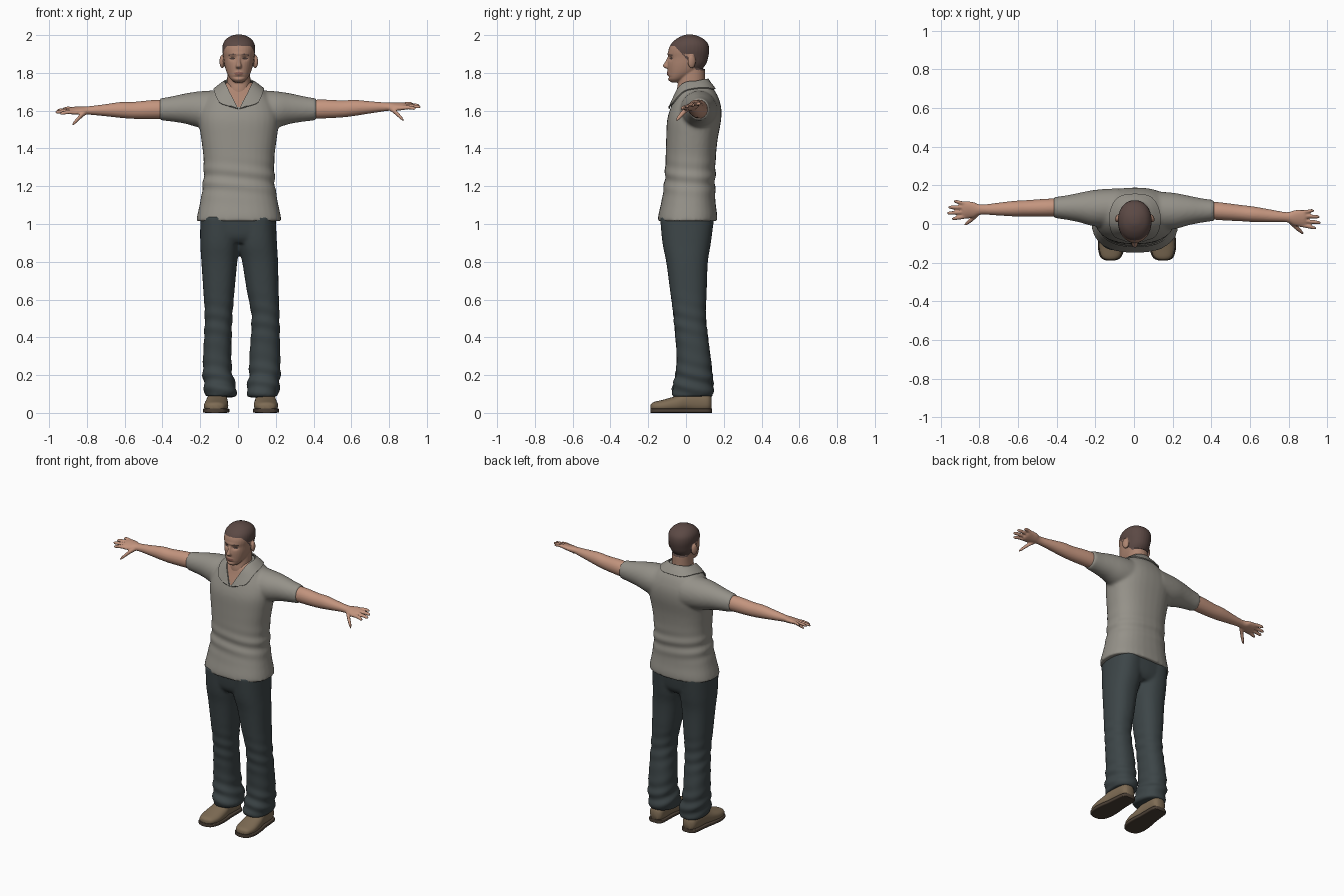
import bpy, bmesh, math
from mathutils import Vector, Matrix
from mathutils.bvhtree import BVHTree

if "Cube" in bpy.data.objects:
    bpy.data.objects.remove(bpy.data.objects["Cube"])

X, Y, Z = Vector((1, 0, 0)), Vector((0, 1, 0)), Vector((0, 0, 1))


def material(name, r, g, b):
    m = bpy.data.materials.new(name)
    m.use_nodes = True
    m.diffuse_color = (r, g, b, 1)
    shader = m.node_tree.nodes["Principled BSDF"]
    shader.inputs["Base Color"].default_value = (r, g, b, 1)
    shader.inputs["Roughness"].default_value = 0.8
    return m


SHIRT = material("grey_cotton", .30, .285, .25)
ARM_SKIN = material("arm_skin", .55, .30, .21)
FACE_SKIN = material("face_skin", .42, .235, .165)
HAIR = material("cropped_brown_hair", .105, .066, .058)
LIPS = material("lips", .30, .13, .10)
EYES = material("dark_eyes", .06, .04, .035)
DENIM = material("dark_slate_denim", .046, .06, .064)
LEATHER = material("tan_leather", .21, .15, .09)
SOLE = material("dark_sole", .07, .05, .035)


def spline(points, steps):
    """Smooth curve through tuples of any length."""
    pts = [Vector(p) for p in points]
    out = []
    for i in range(len(pts) - 1):
        a, b, c, d = pts[max(i - 1, 0)], pts[i], pts[i + 1], pts[min(i + 2, len(pts) - 1)]
        for k in range(steps):
            t = k / steps
            m0, m1 = (c - a) / 2, (d - b) / 2
            out.append(b + m0 * t + (3 * (c - b) - 2 * m0 - m1) * t**2
                       + (2 * (b - c) + m0 + m1) * t**3)
    return out + [pts[-1]]


def loft(bm, rings, u, v, power=2.0, sides=32, steps=4):
    """Closed skin over rings of (x, y, z, radius along u, radius along v)."""
    loops = []
    for x, y, z, ru, rv in spline(rings, steps):
        loop = []
        for i in range(sides):
            a = math.tau * i / sides
            c, s = math.cos(a), math.sin(a)
            p = Vector((x, y, z)) + u * ru * math.copysign(abs(c)**(2 / power), c)
            loop.append(bm.verts.new(p + v * rv * math.copysign(abs(s)**(2 / power), s)))
        loops.append(loop)
    for a, b in zip(loops, loops[1:]):
        for i in range(sides):
            j = (i + 1) % sides
            bm.faces.new((a[i], a[j], b[j], b[i]))
    bm.faces.new(loops[0][::-1])
    bm.faces.new(loops[-1])


def span(z, x0, x1, y0, y1):
    """Horizontal ring from its extents."""
    return ((x0 + x1) / 2, (y0 + y1) / 2, z, (x1 - x0) / 2, (y1 - y0) / 2)


def finish(bm, name, mats, voxel=0, smooth=4, thickness=0):
    bmesh.ops.recalc_face_normals(bm, faces=bm.faces[:])
    mesh = bpy.data.meshes.new(name)
    bm.to_mesh(mesh)
    bm.free()
    ob = bpy.data.objects.new(name, mesh)
    bpy.context.collection.objects.link(ob)
    if voxel:
        remesh = ob.modifiers.new("blend", 'REMESH')
        remesh.mode, remesh.voxel_size = 'VOXEL', voxel
        relax = ob.modifiers.new("relax", 'SMOOTH')
        relax.factor, relax.iterations = .5, smooth
    if thickness:
        shell = ob.modifiers.new("cloth", 'SOLIDIFY')
        shell.thickness, shell.offset = thickness, 0
    graph = bpy.context.evaluated_depsgraph_get()
    ob.data = bpy.data.meshes.new_from_object(ob.evaluated_get(graph))
    ob.data.name = name
    ob.modifiers.clear()
    ob.data.materials.clear()
    for m in mats:
        ob.data.materials.append(m)
    bpy.ops.object.select_all(action='DESELECT')
    ob.select_set(True)
    bpy.context.view_layer.objects.active = ob
    bpy.ops.object.shade_smooth_by_angle(angle=math.radians(50))
    return ob


def sculpt(ob, offset, colour=None):
    """Move vertices by offset(position, normal), then colour faces by centre."""
    bm = bmesh.new()
    bm.from_mesh(ob.data)
    for v in bm.verts:
        v.co += offset(v.co, v.normal)
    if colour:
        for f in bm.faces:
            f.material_index = colour(f.calc_center_median())
    bm.to_mesh(ob.data)
    bm.free()


# Shirt: body and short sleeves blended together
bm = bmesh.new()
body = [(1.015, -.15, .165, .226), (1.05, -.146, .165, .22), (1.12, -.13, .156, .205),
        (1.22, -.115, .155, .19), (1.35, -.108, .158, .188), (1.45, -.105, .168, .2),
        (1.55, -.1, .186, .212), (1.62, -.08, .186, .2), (1.68, -.055, .167, .16),
        (1.72, -.04, .142, .115), (1.75, -.02, .12, .075)]
loft(bm, [span(z, .005 - w, .005 + w, a, b) for z, a, b, w in body], X, Y, 2.4)
for side, back in ((1, 0), (-1, .015)):
    sleeve = [(.08, .07, 1.60, .1, .11), (.2, .067, 1.606, .095, .097),
              (.28, .07, 1.611, .077, .08), (.35, .07, 1.609, .063, .067),
              (.415, .07, 1.607, .054, .058)]
    loft(bm, [(side * x, y + back, z, a, b) for x, y, z, a, b in sleeve], Y, Z)
shirt = finish(bm, "shirt", [SHIRT, FACE_SKIN], .009, 8)


def waist_folds(p, normal):
    fold = math.exp(-((p.z - 1.24) / .07)**2) * math.sin(p.z * 75 + p.x * 9 + p.y * 6)
    return normal * .004 * fold


def open_neck(c):
    return int(c.y < .02 and c.z > 1.61 and abs(c.x - .004) < (c.z - 1.61) * .6)


sculpt(shirt, waist_folds, open_neck)

# Collar laid over the shirt, open in a V
surface = BVHTree.FromPolygons([v.co.copy() for v in shirt.data.vertices],
                               [p.vertices[:] for p in shirt.data.polygons])
inner = [(.004, -.09, 1.61), (.04, -.05, 1.68), (.066, 0, 1.738), (.077, .055, 1.755),
         (.05, .1, 1.765), (0, .116, 1.768)]
outer = [(.05, -.09, 1.625), (.1, -.055, 1.64), (.118, 0, 1.69), (.117, .06, 1.702),
         (.075, .135, 1.708), (0, .15, 1.712)]
bm = bmesh.new()
for side in (1, -1):
    rows = []
    for a, b in zip(spline(inner, 6), spline(outer, 6)):
        row = []
        for k in range(7):
            p = a.lerp(b, k / 6)
            p.x = p.x * side + .004
            spot, normal, _, _ = surface.find_nearest(p)
            if k == 6 or (p - spot).dot(normal) < .007:
                p = spot + normal * .007
            row.append(bm.verts.new(p))
        rows.append(row)
    for a, b in zip(rows, rows[1:]):
        for k in range(6):
            bm.faces.new((a[k], a[k + 1], b[k + 1], b[k]))
bmesh.ops.remove_doubles(bm, verts=bm.verts[:], dist=.001)
finish(bm, "collar", [SHIRT], thickness=.007)

# Trousers: both legs merging into the hips
left = [(.085, .052, .212, -.068, .14), (.12, .045, .218, -.074, .145),
        (.2, .058, .224, -.056, .14), (.3, .06, .224, -.05, .13), (.5, .072, .22, -.065, .106),
        (.65, .046, .215, -.085, .11), (.8, .022, .212, -.105, .116),
        (.9, 0, .206, -.125, .132), (1.04, 0, .2, -.138, .15)]
right = [(.085, -.172, -.016, -.068, .14), (.12, -.178, -.005, -.074, .145),
         (.2, -.186, -.028, -.056, .14), (.3, -.185, -.035, -.05, .13),
         (.5, -.176, -.03, -.065, .106), (.65, -.184, -.018, -.085, .11),
         (.8, -.194, -.004, -.105, .116), (.9, -.2, .006, -.125, .132),
         (1.04, -.2, .01, -.138, .15)]
bm = bmesh.new()
for leg in (left, right):
    loft(bm, [span(*ring) for ring in leg], X, Y, 2.3)
loft(bm, [span(.9, -.13, .14, -.1, .11), span(.94, -.19, .195, -.125, .135),
          span(1.04, -.2, .2, -.138, .15)], X, Y, 2.5)
trousers = finish(bm, "trousers", [DENIM], .009, 6)


def bunched_cloth(p, normal):
    depth = math.exp(-((p.z - .16) / .1)**2) + .5 * math.exp(-((p.z - .48) / .1)**2)
    return normal * .005 * depth * math.sin(p.z * 80 + 14 * p.x + 20 * p.y)


sculpt(trousers, bunched_cloth)

# Shoes with dark soles
shoe = [(-.187, .03, .015, .014), (-.172, .033, .046, .024), (-.12, .036, .063, .034),
        (-.05, .046, .061, .045), (0, .06, .054, .055), (.06, .06, .05, .06),
        (.115, .055, .045, .05), (.135, .05, .026, .033)]
for name, cx, splay in (("left", .145, .03), ("right", -.11, -.06)):
    bm = bmesh.new()
    loft(bm, [(cx - y * splay, y, z, a, b) for y, z, a, b in shoe], X, Z, 2.3)
    for v in bm.verts:
        v.co.z = max(v.co.z, .012)
    finish(bm, name + "_shoe", [LEATHER])
    bm = bmesh.new()
    loft(bm, [(cx - y * splay, y * 1.01, .012, a + .006, .012) for y, _, a, _ in shoe], X, Z, 6)
    finish(bm, name + "_sole", [SOLE])

# Arms with spread fingers; each side has its own slight droop
arm = [(.36, 0, 0, .046, .05), (.45, 0, 0, .046, .05), (.55, 0, -.003, .042, .045),
       (.62, 0, 0, .04, .042), (.7, 0, 0, .033, .032), (.79, 0, 0, .026, .022),
       (.83, 0, 0, .04, .02), (.875, 0, 0, .045, .017), (.89, 0, 0, .038, .012)]
fingers = [(-.033, -.042, .942), (-.011, -.013, .966), (.012, .017, .96), (.032, .046, .932)]
for name, side, y0, dy, dz in (("left", 1, .07, -.09, .035), ("right", -1, .086, -.03, -.015)):
    bm = bmesh.new()
    loft(bm, arm, Y, Z)
    for base, tip, reach in fingers:
        loft(bm, [(.86, base, 0, .011, .011), (.9, (base + tip) / 2, .002, .0105, .0105),
                  (reach - .012, tip, -.002, .009, .009), (reach, tip, -.004, .004, .004)],
             Y, Z, sides=12)
    loft(bm, [(.8, -.015, -.004, .014, .014), (.835, -.045, -.022, .015, .014),
              (.865, -.068, -.045, .011, .011), (.876, -.076, -.055, .005, .005)],
         Y, Z, sides=12)
    for v in bm.verts:
        x, y, z = v.co
        tilt = .25 * y * max(0, min(1, (x - .75) * 10))
        v.co = (side * x, y + y0 + dy * (x - .4), z + tilt + 1.607 + dz * (x - .4))
    finish(bm, name + "_arm", [ARM_SKIN], .005, 3)

# Head: neck, skull, nose and ears blended, then softly sculpted
CX = .004
bm = bmesh.new()
neck = [(1.62, -.04, .085, .06), (1.7, -.048, .1, .066), (1.75, -.042, .1, .062),
        (1.82, -.03, .1, .06)]
skull = [(1.75, -.078, -.03, .022), (1.768, -.092, 0, .044), (1.8, -.096, .06, .063),
         (1.84, -.098, .102, .075), (1.88, -.094, .117, .081), (1.92, -.093, .123, .087),
         (1.955, -.078, .116, .083), (1.982, -.048, .09, .064), (1.998, -.015, .055, .034),
         (2.003, .005, .03, .01)]
for part in (neck, skull):
    loft(bm, [span(z, CX - w, CX + w, a, b) for z, a, b, w in part], X, Y, 2.15)
loft(bm, [(CX, -.085, 1.885, .009, .012), (CX, -.092, 1.86, .01, .018),
          (CX, -.098, 1.836, .016, .025), (CX, -.092, 1.824, .014, .016)], X, Y)
for side in (1, -1):
    place = Matrix.Translation((CX + side * .088, .03, 1.86)) @ Matrix.Rotation(side * .35, 4, 'Z')
    bmesh.ops.create_uvsphere(bm, u_segments=16, v_segments=12, radius=1,
                              matrix=place @ Matrix.Diagonal((.013, .022, .036, 1)))
head = finish(bm, "head", [FACE_SKIN, HAIR, LIPS, EYES], .004, 4)

# (x, z, width, height, push backwards) of sockets, brow, lips, mouth dip and chin
bumps = [(.033, 1.877, .016, .011, .011), (-.033, 1.877, .016, .011, .011),
         (0, 1.9, .05, .009, -.004), (0, 1.802, .02, .006, -.005), (0, 1.792, .02, .005, -.005),
         (0, 1.778, .03, .005, .005), (0, 1.762, .02, .01, -.004)]


def features(p, normal):
    if p.y > -.03 or normal.y > .3:
        return Vector()
    return Y * sum(push * math.exp(-((p.x - CX - x) / w)**2 - ((p.z - z) / h)**2)
                   for x, z, w, h, push in bumps)


def head_colour(c):
    x = abs(c.x - CX)
    hairline = max(1.815, min(1.943, 1.943 - (c.y + .06) * 1.1))
    if c.z > hairline and not (x > .082 and c.z < 1.9 and c.y < .06):
        return 1
    if c.y < -.05:
        if abs(x - .035) < .02 and abs(c.z - 1.897 + .1 * abs(x - .03)) < .0035:
            return 1
        if ((x - .034) / .014)**2 + ((c.z - 1.876) / .005)**2 < 1:
            return 3
        if (x / .025)**2 + ((c.z - 1.797) / .009)**2 < 1:
            return 2
    return 0


sculpt(head, features, head_colour)
